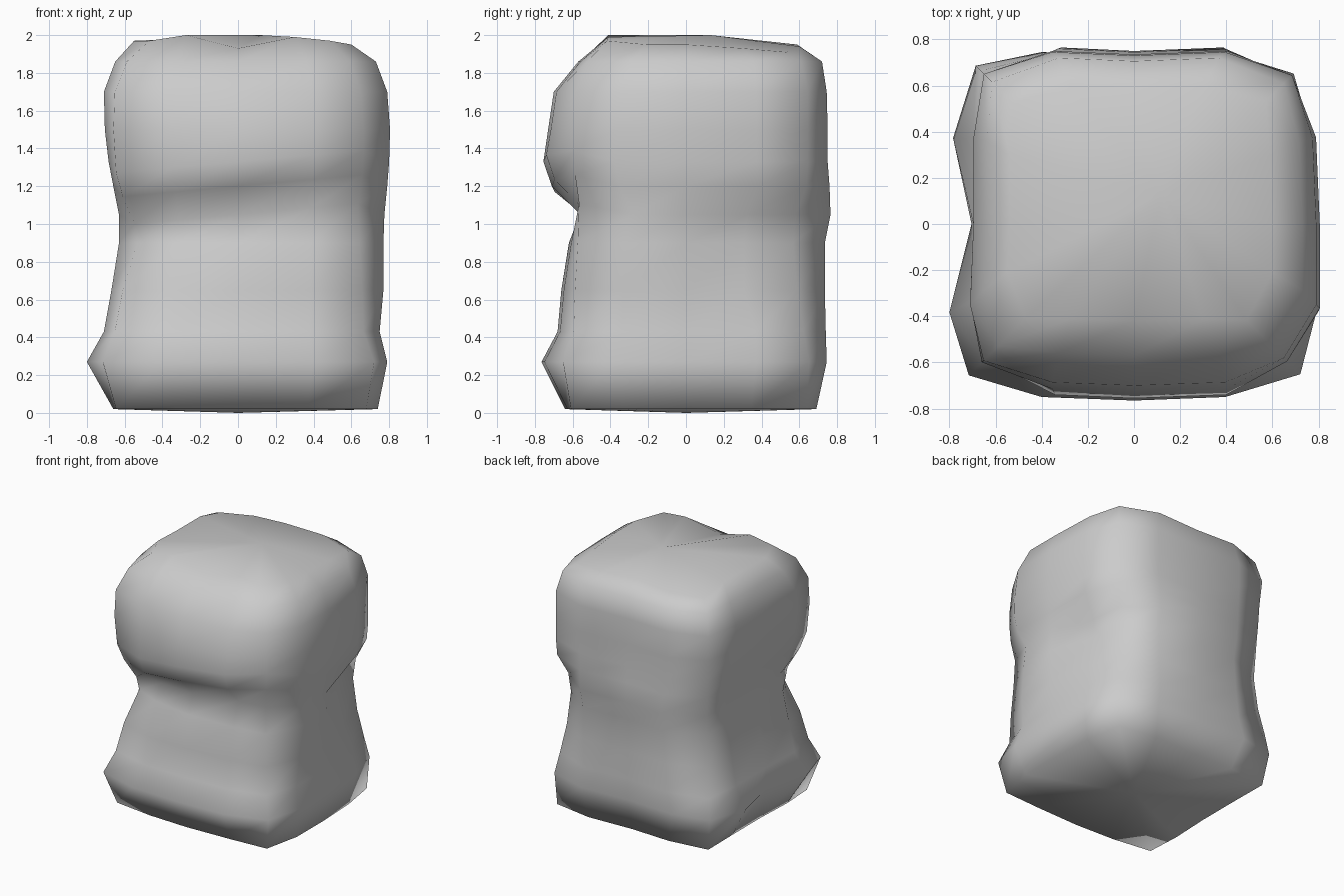
import bpy, bmesh

# Horizontal sections: z, left, right, front, back,
# then diagonal reach of front-left, front-right, back-right, back-left corners
SECTIONS = [
    (0.02, -.66, .74, -.64, .69, .87, .91, .93, .92),
    (0.27, -.80, .79, -.765, .745, .97, .97, .95, .97),
    (0.43, -.71, .75, -.68, .74, .88, .89, .91, .94),
    (0.65, -.67, .77, -.66, .735, .82, .88, .86, .89),
    (0.90, -.63, .77, -.62, .735, .71, .86, .83, .86),
    (1.05, -.63, .775, -.56, .765, .73, .85, .85, .87),
    (1.20, -.66, .79, -.71, .76, .82, .88, .93, .88),
    (1.33, -.685, .80, -.755, .75, .87, .89, .94, .89),
    (1.50, -.705, .805, -.73, .75, .89, .89, .94, .90),
    (1.70, -.71, .79, -.70, .745, .88, .87, .94, .92),
    (1.86, -.65, .73, -.57, .72, .79, .79, .89, .87),
    (1.97, -.55, .60, -.42, .60, .62, .64, .78, .74),
]
K = 0.7071

# Height changes around the rim of the top, by point index
RIM = {1: .03, 2: -.04, 3: .02, 5: -.02, 6: -.02, 7: -.04,
       8: -.06, 9: -.03, 10: -.02, 11: -.04, 12: -.05}


def ring_points(sec):
    z, l, r, f, b, fl, fr, br, bl = sec
    s = 0.98
    pts = [
        (-fl * K - .03, -fl * K + .03), (l * .5, f * s), (0, f), (r * .5, f * s),
        (fr * K + .035, -fr * K + .035), (r, f * .5), (r, 0), (r * s, b * .5),
        (br * K + .02, br * K - .02), (r * .5, b), (0, b * s), (l * .5, b),
        (-bl * K, bl * K), (l * s, b * .5), (l * s, 0), (l, f * .5),
    ]
    out = []
    for i, (x, y) in enumerate(pts):
        dz = 0
        # overhanging brow on the front climbs to the right
        if 1.0 < z < 1.4 and y < -.4:
            dz = 0.09 * x
        # hollow in the rear half of the right side
        if i == 7 and 0.6 < z < 1.1:
            x -= 0.11 if z > 0.8 else 0.06
            y -= 0.06
        # dip in the left foot
        if i == 14 and 0.2 < z < 0.3:
            x += 0.08
        # hollow under the brow at the left
        if i == 1 and 0.8 < z < 1.1:
            y += 0.04
        if z > 1.9:
            dz = RIM.get(i, 0)
        out.append((x, y, z + dz))
    return out


# Boulder body: skin between neighbouring sections
bm = bmesh.new()
rings = [[bm.verts.new(p) for p in ring_points(s)] for s in SECTIONS]
n = len(rings[0])
for a, c in zip(rings, rings[1:]):
    for i in range(n):
        j = (i + 1) % n
        bm.faces.new((a[i], a[j], c[j], c[i]))

# Top and underside fans
for ring, centre_co, flip in ((rings[0], (0, 0, 0), True),
                              (rings[-1], (.12, .13, 2.0), False)):
    centre = bm.verts.new(centre_co)
    for i in range(n):
        tri = (ring[i], ring[(i + 1) % n], centre)
        bm.faces.new(tri[::-1] if flip else tri)
bmesh.ops.recalc_face_normals(bm, faces=bm.faces)
for face in bm.faces:
    face.smooth = True

mesh = bpy.data.meshes.new("boulder")
bm.to_mesh(mesh)
bm.free()
boulder = bpy.data.objects.new("boulder", mesh)
bpy.context.collection.objects.link(boulder)
